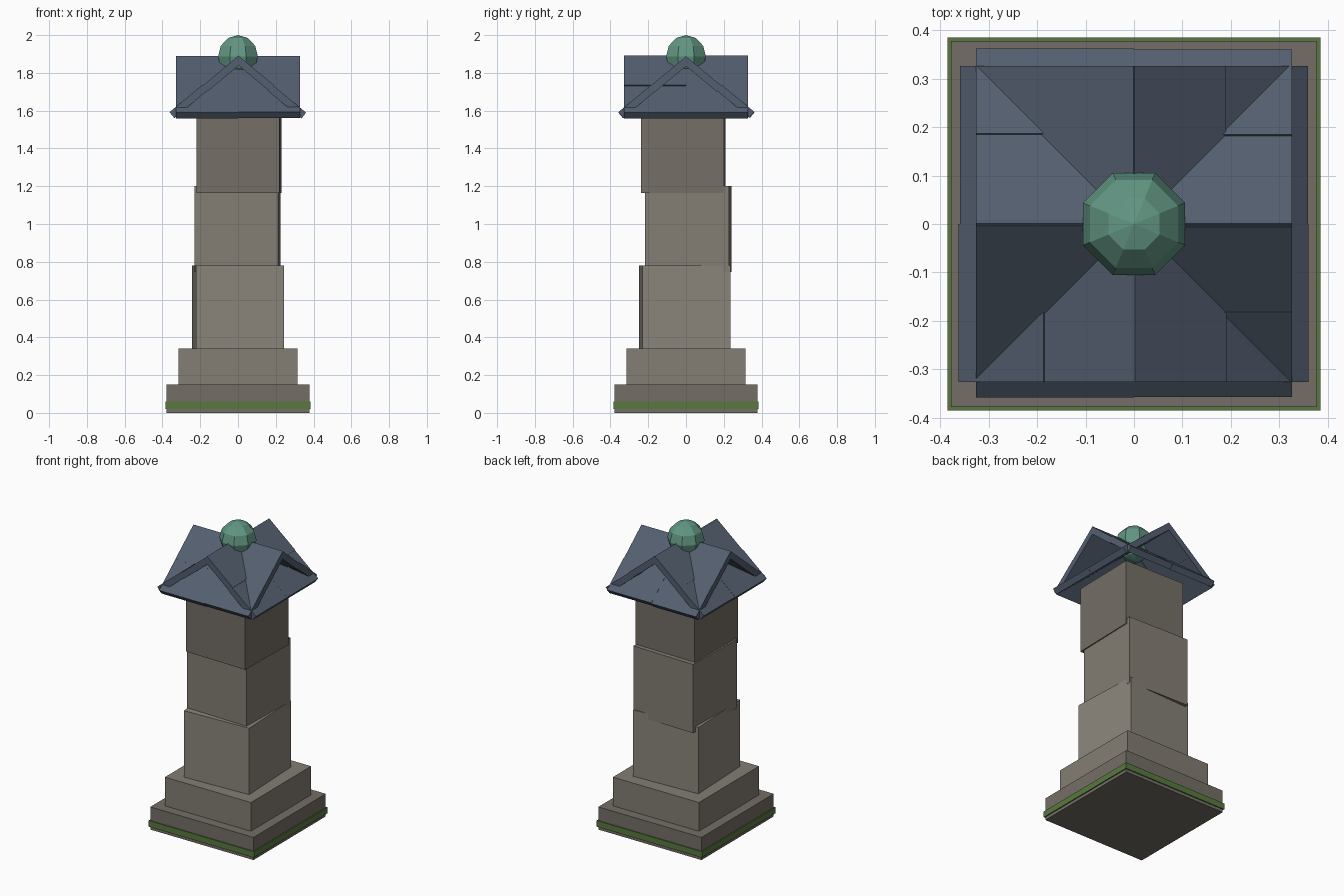
import bpy, bmesh, math, random
from mathutils import Matrix, Vector

if "Cube" in bpy.data.objects:
    bpy.data.objects.remove(bpy.data.objects["Cube"])

random.seed(4)


def material(name, r, g, b):
    m = bpy.data.materials.new(name)
    m.diffuse_color = [((c / 255 + 0.055) / 1.055) ** 2.4 for c in (r, g, b)] + [1]
    m.use_nodes = True
    m.node_tree.nodes["Principled BSDF"].inputs["Base Color"].default_value = m.diffuse_color
    return m


stone_dark = material("stone_dark", 116, 110, 102)
stone_mid = material("stone_mid", 131, 125, 115)
stone_light = material("stone_light", 139, 133, 123)
moss = material("moss", 88, 120, 62)
slate = material("slate", 84, 95, 112)
copper = material("verdigris", 98, 150, 131)


def finish(name, bm, mat):
    mesh = bpy.data.meshes.new(name)
    bm.to_mesh(mesh)
    bm.free()
    mesh.materials.append(mat)
    ob = bpy.data.objects.new(name, mesh)
    bpy.context.collection.objects.link(ob)
    return ob


def block(name, half, z0, z1, mat, x=0, y=0, turn=0):
    bm = bmesh.new()
    bmesh.ops.create_cube(bm, size=1, matrix=Matrix.Diagonal((2 * half, 2 * half, z1 - z0, 1)))
    ob = finish(name, bm, mat)
    ob.location = (x, y, (z0 + z1) / 2)
    ob.rotation_euler.z = turn


# Stepped plinth with a moss band
block("plinth_lower", 0.378, 0, 0.15, stone_dark)
block("moss_band", 0.385, 0.02, 0.06, moss)
block("plinth_upper", 0.315, 0.15, 0.34, stone_mid)

# Shaft of three slightly twisted stones
block("shaft_bottom", 0.2325, 0.34, 0.78, stone_light, 0, -0.007, 0.043)
block("shaft_middle", 0.222, 0.745, 1.20, stone_mid, -0.003, 0.012, -0.027)
block("shaft_top", 0.22, 1.165, 1.60, stone_dark, 0.005, -0.015, -0.02)

# Cross-gabled roof: four slopes, each made of two courses of two slabs
RIDGE_Z, PITCH, THICK, WIDTH = 1.89, math.atan2(0.30, 0.362), 0.04, 0.327
COURSES = ((0.0, 0.246), (0.24, 0.468))


def roof_slope(name, angle):
    bm = bmesh.new()
    for row, (d0, d1) in enumerate(COURSES):
        for u0, u1 in ((-WIDTH, 0.0), (0.0, WIDTH)):
            slide = random.uniform(-0.003, 0.003) if row else 0
            lift = random.uniform(-0.003, 0.003)
            size = (u1 - u0, d1 - d0, THICK, 1)
            mid = Vector(((u0 + u1) / 2, -(d0 + d1) / 2 - slide, lift - THICK / 2))
            bmesh.ops.create_cube(bm, size=1, matrix=Matrix.Translation(mid) @ Matrix.Diagonal(size))
    bm.transform(Matrix.Rotation(angle, 4, 'Z') @ Matrix.Translation((0, 0, RIDGE_Z))
                 @ Matrix.Rotation(PITCH, 4, 'X'))
    finish(name, bm, slate)


for i, side in enumerate(("front", "right", "back", "left")):
    roof_slope("roof_" + side, i * math.pi / 2)

# Faceted ball finial
bm = bmesh.new()
bmesh.ops.create_uvsphere(bm, u_segments=8, v_segments=6, radius=0.114)
bm.transform(Matrix.Translation((0, 0, 1.886)) @ Matrix.Rotation(math.pi / 8, 4, 'Z'))
finish("ball_finial", bm, copper)
